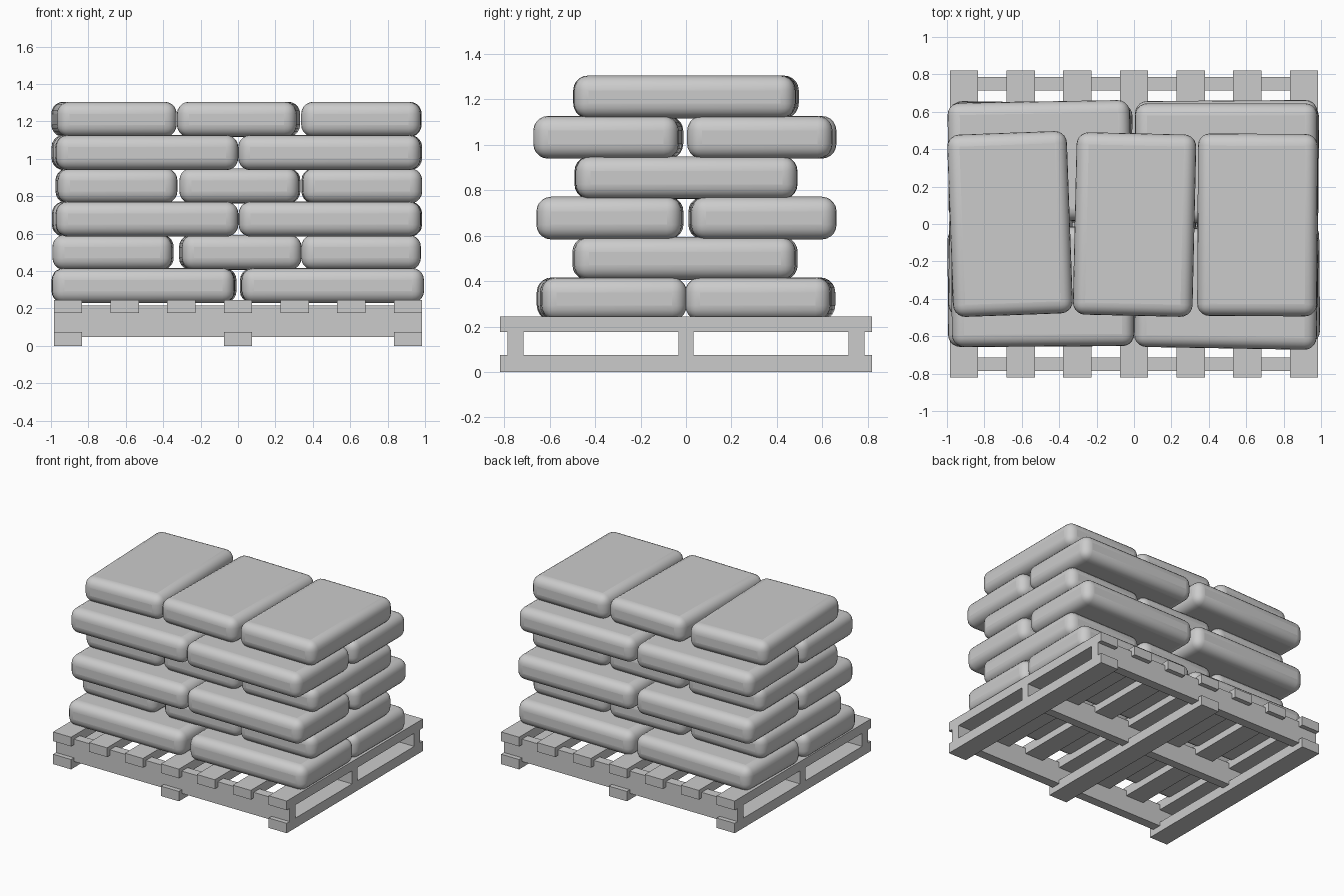
import bpy
import math

if "Cube" in bpy.data.objects:
    bpy.data.objects.remove(bpy.data.objects["Cube"])

grey = bpy.data.materials.new("plain_grey")
grey.use_nodes = True
COLOUR = (0.6, 0.6, 0.6, 1)
grey.diffuse_color = COLOUR
grey.node_tree.nodes["Principled BSDF"].inputs["Base Color"].default_value = COLOUR


def box(name, centre, size, turn=0):
    bpy.ops.mesh.primitive_cube_add(size=1, location=centre)
    ob = bpy.context.object
    ob.name = name
    ob.scale = size
    bpy.ops.object.transform_apply(location=False, rotation=False, scale=True)
    ob.rotation_euler.z = math.radians(turn)
    ob.data.materials.append(grey)
    return ob


def sack(name, x, y, z, size, turn):
    ob = box(name, (x, y, z), size, turn)
    mod = ob.modifiers.new("round_edges", 'BEVEL')
    mod.width = 0.065
    mod.segments = 5
    bpy.ops.object.shade_smooth_by_angle(angle=math.radians(40))


# Pallet: top slats, cross beams, bottom runners
for i in range(7):
    box(f"top_slat_{i + 1}", ((i - 3) * 0.303, 0, 0.21), (0.152, 1.64, 0.07))
for name, y, width in (("front", -0.75, 0.07), ("middle", 0, 0.066), ("back", 0.75, 0.07)):
    box(name + "_beam", (0, y, 0.132), (1.97, width, 0.17))
for name, x in (("right", -0.909), ("middle", 0), ("left", 0.909)):
    box(name + "_runner", (x, 0, 0.0375), (0.152, 1.64, 0.075))

# Sacks lying along x, two by two: (x, y, turn)
LONG = (0.975, 0.64, 0.188)
long_layers = {
    0: [(-0.508, -0.335, 0.3), (0.505, -0.32, 0.5), (-0.5, 0.33, -1), (0.5, 0.32, -0.5)],
    2: [(-0.487, -0.335, 0.3), (0.493, -0.335, -0.5), (-0.505, 0.335, 0.6), (0.495, 0.34, 0.4)],
    4: [(-0.488, -0.335, 0.4), (0.493, -0.345, -1), (-0.505, 0.335, 1), (0.493, 0.325, 0)],
}
# Sacks lying along y, three abreast: (x, y, turn)
WIDE = (0.64, 0.975, 0.188)
wide_layers = {
    1: [(-0.668, -0.01, -0.6), (0.012, 0, 1), (0.658, -0.005, 0)],
    3: [(-0.65, 0, 0.8), (0.01, 0, -0.5), (0.662, 0, 0.4)],
    5: [(-0.663, 0, 2.1), (0.003, -0.003, -1.3), (0.66, -0.005, -0.3)],
}
for size, layers in ((LONG, long_layers), (WIDE, wide_layers)):
    for level, sacks in layers.items():
        for n, (x, y, turn) in enumerate(sacks):
            sack(f"sack_layer_{level + 1}_{n + 1}", x, y, 0.322 + 0.1778 * level, size, turn)
